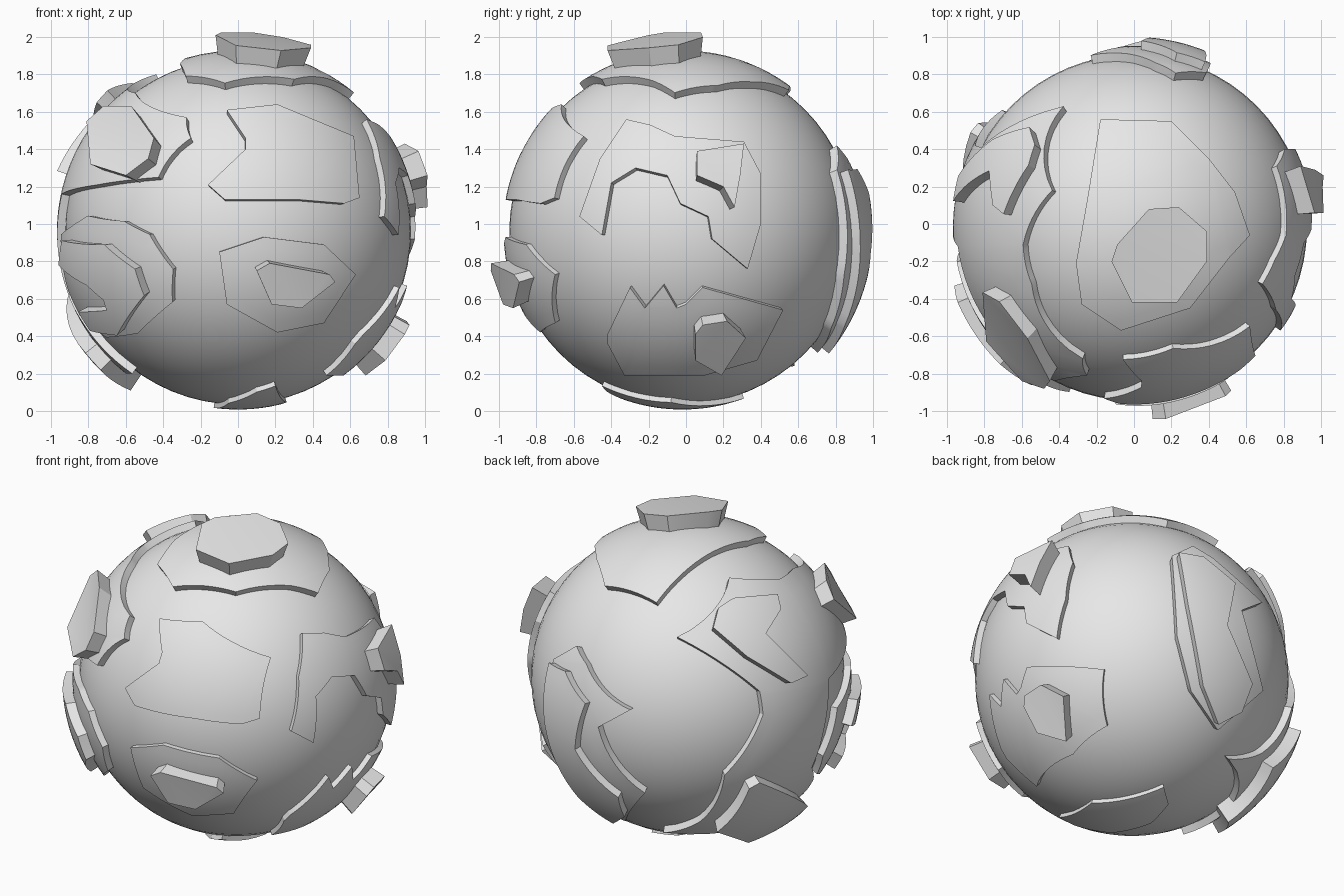
import bpy
import bmesh
from math import sin, cos, radians, sqrt
from mathutils import Vector

if "Cube" in bpy.data.objects:
    bpy.data.objects.remove(bpy.data.objects["Cube"], do_unlink=True)

CENTRE = Vector((0, -0.02, 0.96))
RADIUS = 0.925
BASE = 0.88

# One plain grey for the whole globe
grey = bpy.data.materials.new("light_grey")
grey.use_nodes = True
colour = (0.8, 0.8, 0.8, 1)
grey.diffuse_color = colour
grey.node_tree.nodes["Principled BSDF"].inputs["Base Color"].default_value = colour

# Facing directions as azimuth and elevation, used to lay outlines on the globe
FRONT, SIDE, TOP, BOTTOM = (0, 0), (90, 0), (0, 90), (0, -90)
FAR_SIDE = (-90, 0)
FRONT_CORNER = (-50, -17)
BACK_UPPER = (215, 28)
BACK_LOWER = (143, -27)


def facing_axes(facing):
    a, e = (radians(v) for v in facing)
    right = Vector((cos(a), sin(a), 0))
    up = Vector((-sin(e) * sin(a), sin(e) * cos(a), cos(e)))
    return right, up, right.cross(up)


def finish(name, bm):
    bmesh.ops.recalc_face_normals(bm, faces=bm.faces[:])
    mesh = bpy.data.meshes.new(name)
    bm.to_mesh(mesh)
    bm.free()
    mesh.materials.append(grey)
    obj = bpy.data.objects.new(name, mesh)
    obj.location = CENTRE
    bpy.context.collection.objects.link(obj)
    bpy.ops.object.select_all(action="DESELECT")
    obj.select_set(True)
    bpy.context.view_layer.objects.active = obj
    bpy.ops.object.shade_smooth_by_angle(angle=radians(25))
    return obj


def plate(name, facing, top, outline, flat=False):
    """Raised plate: an outline in hundredths wrapped on the globe up to radius top."""
    right, up, out = facing_axes(facing)
    bm = bmesh.new()
    bm.faces.new([bm.verts.new((u / 100, v / 100, 0)) for u, v in outline])
    bmesh.ops.triangulate(bm, faces=bm.faces[:])
    if not flat:
        bmesh.ops.subdivide_edges(bm, edges=bm.edges[:], cuts=7, use_grid_fill=True)
    for v in bm.verts:
        x, y = v.co.x, v.co.y
        depth = sqrt(max(top * top - x * x - y * y, 0))
        v.co = (right * x + up * y + out * depth).normalized() * BASE
    raised = bmesh.ops.extrude_face_region(bm, geom=bm.faces[:], use_keep_orig=True)
    for v in raised["geom"]:
        if isinstance(v, bmesh.types.BMVert):
            v.co = v.co.normalized() * top
    return finish(name, bm)


# Globe body
bm = bmesh.new()
bmesh.ops.create_uvsphere(bm, u_segments=64, v_segments=32, radius=RADIUS)
finish("globe", bm)

# Top land with its flat peak
plate("top_land", TOP, 0.968, [
    (-18, 58), (20, 57), (40, 37), (54, 19), (62, -4), (51, -16),
    (30, -43), (-7, -55), (-28, -41), (-31, -19), (-25, 15)])
plate("top_peak", TOP, 1.072, [
    (8, 10), (24, 11), (39, -2), (39, -18), (23, -40), (-1, -40),
    (-12, -18), (-9, -9)], flat=True)

# Front lands
plate("front_upper_land", FRONT, 0.96, [
    (-6, 65), (21, 68), (62, 51), (65, 18), (57, 15), (33, 17),
    (-7, 17), (-16, 25), (4, 44), (4, 50)])
plate("front_lower_land", FRONT, 0.955, [
    (-10, -11), (14, -3), (46, -7), (63, -23), (46, -49),
    (21, -54), (-6, -39)])
plate("front_lower_peak", FRONT, 1.05, [
    (10, -21), (17, -17), (49, -23), (52, -27), (34, -41),
    (18, -39)], flat=True)

# Stepped land on the front corner, its upper step notched
plate("corner_land", FRONT_CORNER, 0.965, [
    (-47, 23), (-11, 36), (18, 33), (34, 25), (45, 5), (40, -13),
    (11, -29), (-19, -32), (-45, -22), (-52, -7)])
plate("corner_step", FRONT_CORNER, 1.025, [
    (-30, 24), (10, 23), (29, 9), (31, -6), (2, -28), (-22, -26),
    (-27, -15), (2, -13), (2, -7), (-9, 1), (-38, 10)])

# Great land that wraps the -x side, with three raised regions
plate("great_land", FAR_SIDE, 0.968, [
    (-65, 61), (-20, 84), (9, 76), (30, 74), (70, 61), (79, 50),
    (82, 29), (56, 25), (10, 20), (2, -10), (-2, -34), (10, -48),
    (20, -76), (2, -76), (-60, -72), (-59, -58), (-63, -21),
    (-44, 15), (-43, 29)])
plate("great_land_front_peak", FRONT, 1.06, [
    (-72, 67), (-57, 67), (-45, 50), (-48, 39), (-60, 30),
    (-79, 36), (-81, 59)], flat=True)
plate("great_land_back_ridge", BACK_UPPER, 1.03, [
    (18, 36), (27, 42), (53, 45), (55, 36), (46, 21), (71, -3),
    (61, -8), (35, 7), (15, 24)])
plate("great_land_low_ridge", FAR_SIDE, 1.045, [
    (-56, -29), (-51, -26), (7, -65), (8, -74), (-20, -85), (-57, -63)])

# Lands on the +x side
plate("side_upper_land", SIDE, 0.96, [
    (-55, 8), (-44, 39), (-30, 60), (-17, 57), (-4, 51), (33, 48),
    (42, 31), (42, 4), (35, -20), (16, -4), (14, 8), (-1, 15),
    (-8, 30), (-25, 34), (-38, 26), (-43, -2)])
plate("side_upper_peak", SIDE, 1.06, [
    (8, 43), (33, 47), (31, 30), (28, 13), (22, 24), (8, 30)], flat=True)
plate("side_lower_land", SIDE, 0.955, [
    (-40, -55), (-28, -30), (-20, -41), (-10, -29), (-3, -41), (2, -39),
    (11, -30), (54, -42), (40, -69), (12, -77), (-31, -77), (-40, -60)])
plate("side_lower_peak", SIDE, 1.05, [
    (7, -55), (11, -50), (24, -48), (34, -57), (21, -77),
    (7, -69)], flat=True)

# Bottom land
plate("bottom_land", BOTTOM, 0.952, [
    (3, -33), (26, 6), (20, 43), (10, 40), (-5, 25), (-13, -2), (-9, -23)])

# Back land with its long ridge
plate("back_land", BACK_LOWER, 0.972, [
    (19, 70), (32, 77), (44, 70), (74, 45), (61, 39), (75, -8),
    (48, -33), (31, -11), (22, 21)])
plate("back_ridge", BACK_LOWER, 1.02, [
    (23, 72), (38, 70), (57, 55), (52, 29), (68, -5), (62, -22),
    (48, -30), (38, -8), (28, 41)])
